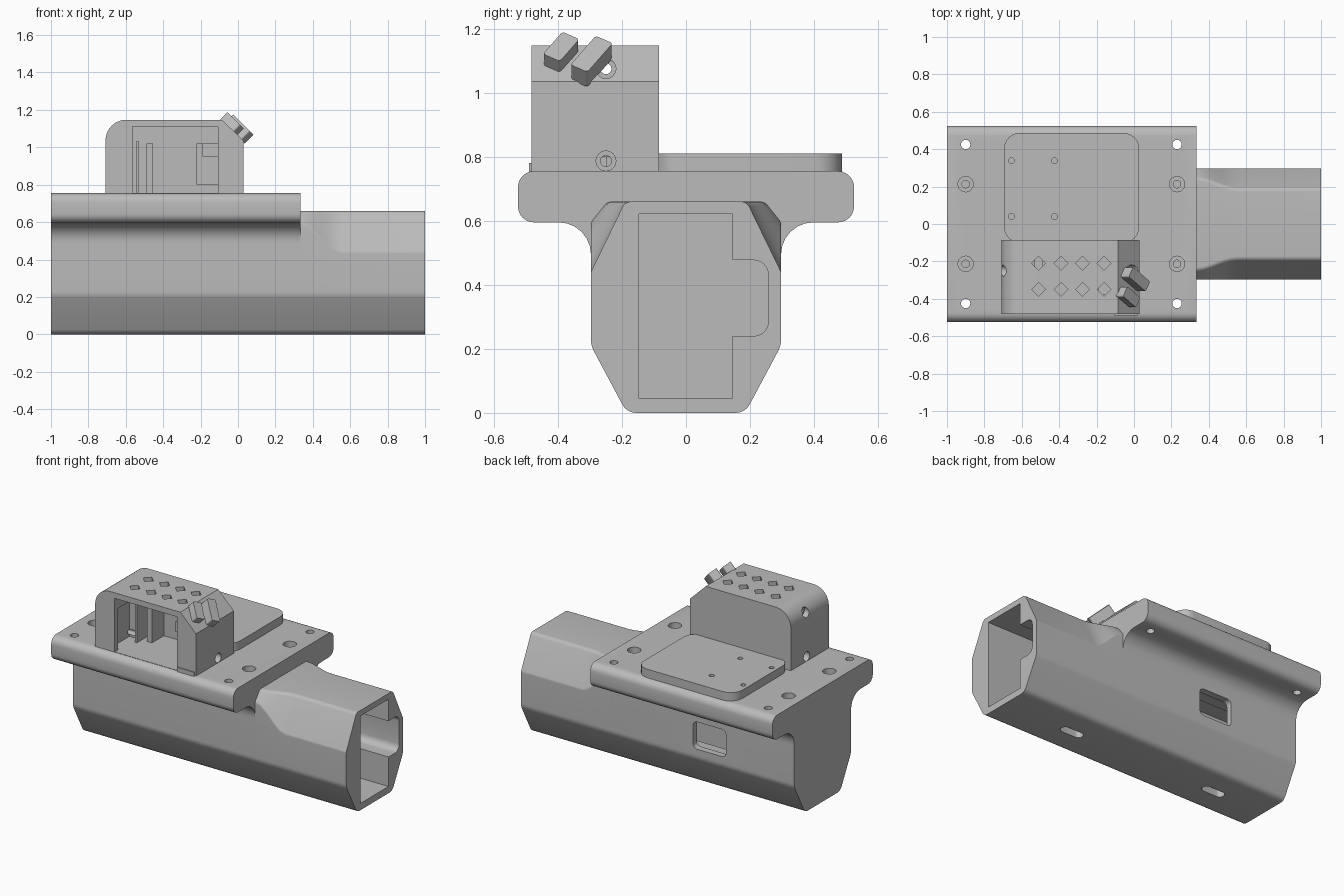
import bpy, bmesh, math
from mathutils import Vector, Matrix

cube = bpy.data.objects.get("Cube")
if cube:
    bpy.data.objects.remove(cube, do_unlink=True)

grey = bpy.data.materials.new("plain grey")
grey.use_nodes = True
COLOUR = (0.5, 0.5, 0.5, 1)
grey.diffuse_color = COLOUR
grey.node_tree.nodes["Principled BSDF"].inputs["Base Color"].default_value = COLOUR


def rounded(corners, seg=6):
    """Closed 2D outline from (u, v, radius) corners."""
    out, n = [], len(corners)
    for i, (u, v, r) in enumerate(corners):
        p = Vector((u, v))
        if r == 0:
            out.append(p)
            continue
        a = (Vector(corners[i - 1][:2]) - p).normalized()
        b = (Vector(corners[(i + 1) % n][:2]) - p).normalized()
        half = a.angle(b) / 2
        centre = p + (a + b).normalized() * r / math.sin(half)
        start = p + a * r / math.tan(half) - centre
        end = p + b * r / math.tan(half) - centre
        sweep = end.angle_signed(start)
        for k in range(seg + 1):
            out.append(centre + Matrix.Rotation(sweep * k / seg, 2) @ start)
    return out


def box2d(u0, u1, v0, v1, r=0):
    return rounded([(u0, v0, r), (u1, v0, r), (u1, v1, r), (u0, v1, r)])


def circle(u, v, r, n=24):
    return [Vector((u + r * math.cos(2 * math.pi * k / n), v + r * math.sin(2 * math.pi * k / n)))
            for k in range(n)]


def loft(name, axis, sections):
    """Skin equal outlines placed along an axis, capped at both ends."""
    place = {"x": lambda d, p: (d, p.x, p.y),
             "y": lambda d, p: (p.x, d, p.y),
             "z": lambda d, p: (p.x, p.y, d)}[axis]
    bm = bmesh.new()
    rings = [[bm.verts.new(place(d, p)) for p in pts] for d, pts in sections]
    n = len(rings[0])
    for a, b in zip(rings, rings[1:]):
        for i in range(n):
            j = (i + 1) % n
            bm.faces.new((a[i], a[j], b[j], b[i]))
    bm.faces.new(rings[0])
    bm.faces.new(rings[-1])
    bmesh.ops.recalc_face_normals(bm, faces=bm.faces)
    mesh = bpy.data.meshes.new(name)
    bm.to_mesh(mesh)
    bm.free()
    mesh.materials.append(grey)
    obj = bpy.data.objects.new(name, mesh)
    bpy.context.collection.objects.link(obj)
    return obj


def prism(name, axis, a, b, pts):
    return loft(name, axis, [(a, pts), (b, pts)])


def combine(obj, tools, operation="DIFFERENCE"):
    """Apply booleans, then drop the tool objects."""
    for tool in tools:
        mod = obj.modifiers.new("boolean", "BOOLEAN")
        mod.operation, mod.solver, mod.object = operation, "EXACT", tool
    graph = bpy.context.evaluated_depsgraph_get()
    mesh = bpy.data.meshes.new_from_object(obj.evaluated_get(graph))
    obj.modifiers.clear()
    obj.data = mesh
    for tool in tools:
        bpy.data.objects.remove(tool, do_unlink=True)


def smooth(obj):
    bpy.ops.object.select_all(action="DESELECT")
    obj.select_set(True)
    bpy.context.view_layer.objects.active = obj
    bpy.ops.object.shade_smooth_by_angle(angle=math.radians(28))


# Barrel: square shoulders at the rear easing into a chamfered nose
def barrel_outline(t):
    mix = lambda a, b: a + (b - a) * t
    side = [(0.185, 0, 0.05), (0.297, 0.21, 0.08),
            (0.297, mix(0.595, 0.44), 0.03), (mix(0.245, 0.19), 0.66, 0.03)]
    return rounded(side + [(-y, z, r) for y, z, r in reversed(side)])


steps = [(0.333 + 0.22 * k / 6, k / 6) for k in range(7)]
barrel = loft("barrel", "x", [(x, barrel_outline(t * t * (3 - 2 * t)))
                              for x, t in [(-1, 0)] + steps + [(1, 1)]])

# Mounting plate with concave fillets running into the barrel
half = [(0.28, 0.47, 0), (0.297, 0.48, 0), (0.297, 0.595, 0.1),
        (0.525, 0.595, 0.05), (0.525, 0.755, 0.05)]
plate = prism("mounting_plate", "x", -1, 0.333,
              rounded(half + [(-y, z, r) for y, z, r in reversed(half)]))
combine(barrel, [plate], "UNION")

# Barrel bore, side channel, windows and plate holes
cutters = [
    prism("bore", "x", -0.95, 1.1, box2d(-0.147, 0.145, 0.045, 0.622)),
    prism("channel", "x", -0.95, 1.1, box2d(0.1, 0.257, 0.24, 0.477, 0.045)),
    prism("side_window", "y", 0.2, 0.4, box2d(-0.5, -0.26, 0.27, 0.45, 0.03)),
]
for x in (0.48, -0.61):
    cutters.append(prism("floor_slot", "z", -0.1, 0.1, box2d(x - 0.08, x + 0.08, -0.03, 0.03, 0.029)))
for x in (-0.9, 0.23):
    for s in (-1, 1):
        cutters += [prism("bolt_hole", "z", 0.5, 0.8, circle(x, 0.425 * s, 0.025)),
                    prism("counterbore", "z", 0.7, 0.8, circle(x, 0.213 * s, 0.041)),
                    prism("pilot", "z", 0.6, 0.72, circle(x, 0.213 * s, 0.02))]
combine(barrel, cutters)
smooth(barrel)

# Rounded board pad with four screw holes
pad = prism("board_pad", "z", 0.75, 0.81, box2d(-0.695, 0.028, -0.1, 0.487, 0.085))
combine(pad, [prism("screw_hole", "z", 0.77, 0.9, circle(x, y, 0.016))
              for x in (-0.655, -0.425) for y in (0.04, 0.338)])
smooth(pad)

# Open-fronted housing: one rounded and one chamfered top corner
housing = prism("housing", "y", -0.482, -0.085,
                rounded([(-0.708, 0.75, 0), (0.03, 0.75, 0), (0.03, 1.035, 0),
                         (-0.085, 1.147, 0), (-0.708, 1.147, 0.11)], 10))
cutters = [prism("recess", "y", -0.6, -0.125, box2d(-0.565, -0.108, 0.756, 1.11)),
           prism("side_recess", "y", -0.45, -0.25, box2d(-0.62, -0.5, 0.756, 1.03))]
for x in (-0.51, -0.39, -0.275, -0.16):
    for y in (-0.21, -0.35):
        cutters.append(prism("vent", "z", 1.05, 1.2, circle(x, y, 0.037, 4)))
for z in (0.787, 1.075):
    cutters += [prism("screw_bore", "x", -0.8, 0.1, circle(-0.25, z, 0.017)),
                prism("left_seat", "x", -0.02 if z < 1 else -0.05, 0.1, circle(-0.25, z, 0.031)),
                prism("right_seat", "x", -0.8, -0.67, circle(-0.25, z, 0.031))]
combine(housing, cutters)
smooth(housing)

# Guide ribs, stop block and front lip of the housing
for name, x0, x1, z0, z1, y0, y1 in (
        ("edge_rib", -0.545, -0.53, 0.75, 1.03, -0.3, -0.12),
        ("guide_rib", -0.49, -0.455, 0.75, 1.02, -0.25, -0.12),
        ("stop_block", -0.222, -0.1, 0.8, 1.02, -0.3, -0.12),
        ("stop_step", -0.19, -0.1, 0.95, 1.02, -0.38, -0.29),
        ("front_lip", -0.105, 0.02, 0.75, 0.78, -0.49, -0.45)):
    prism(name, "y", y0, y1, box2d(x0, x1, z0, z1))

# Two slanted cable clips on the chamfer
normal = Vector((1, 0, 1)).normalized()
for name, centre, length in (("front_clip", (-0.033, -0.39, 1.123), 0.115),
                             ("rear_clip", (0.008, -0.295, 1.1), 0.15)):
    along = Vector((0.8, -0.7, -0.8)).normalized()
    across = normal.cross(along)
    clip = prism(name, "z", -0.036, 0.03, box2d(-length / 2, length / 2, -0.031, 0.031, 0.01))
    clip.data.transform(Matrix.Translation(centre) @
                        Matrix((along, across, normal)).transposed().to_4x4())
    smooth(clip)
